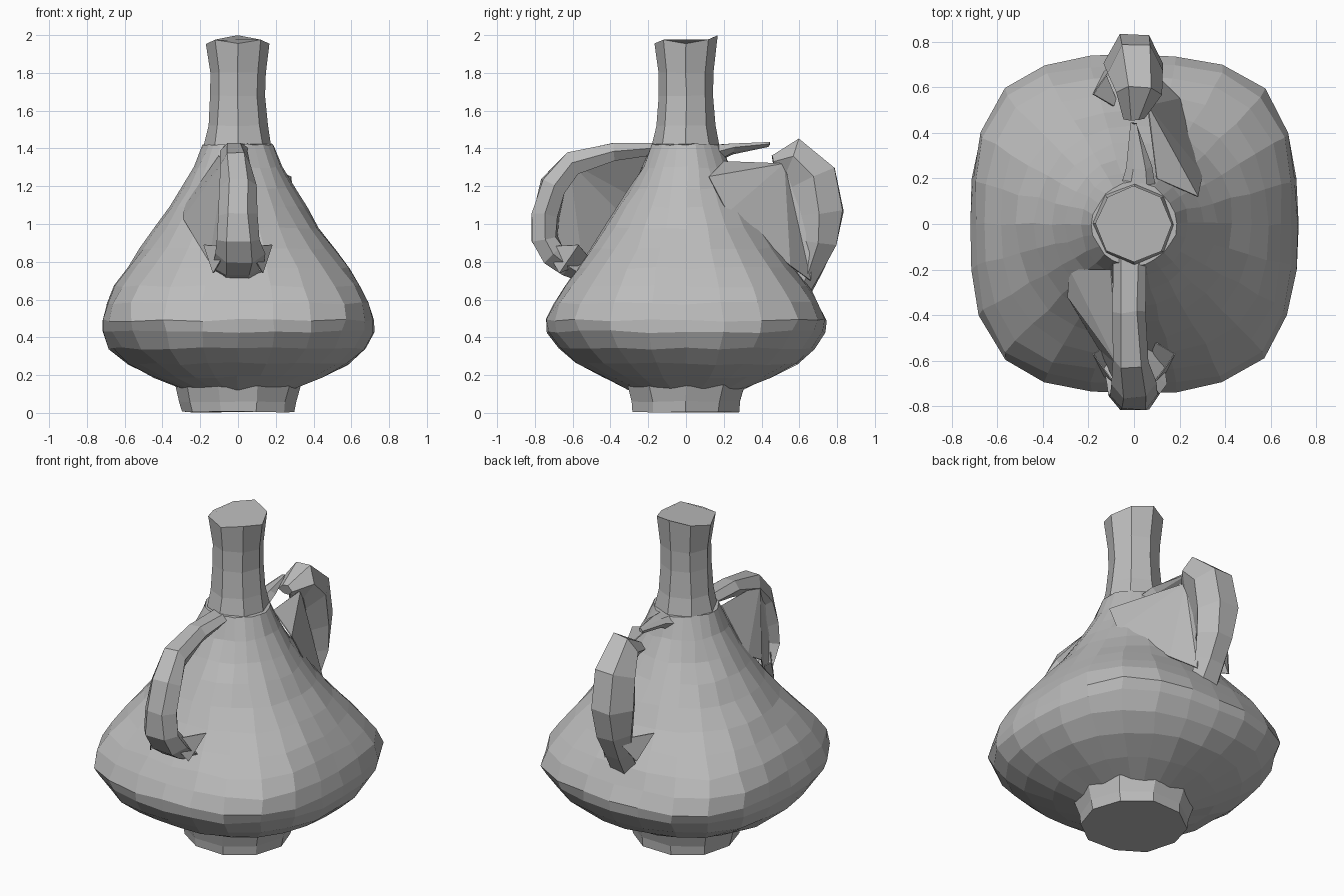
import bpy, bmesh, math, random
from mathutils import Vector

random.seed(4)
cube = bpy.data.objects.get("Cube")
if cube:
    bpy.data.objects.remove(cube, do_unlink=True)

clay = bpy.data.materials.new("grey clay")
clay.use_nodes = True
clay.diffuse_color = (0.5, 0.5, 0.5, 1)
clay.node_tree.nodes["Principled BSDF"].inputs["Base Color"].default_value = (0.5, 0.5, 0.5, 1)


def finish(bm, name):
    """Turn a bmesh into a flat-shaded clay object."""
    bmesh.ops.recalc_face_normals(bm, faces=bm.faces)
    mesh = bpy.data.meshes.new(name)
    bm.to_mesh(mesh)
    bm.free()
    mesh.materials.append(clay)
    obj = bpy.data.objects.new(name, mesh)
    bpy.context.collection.objects.link(obj)
    return obj


def skin(name, rings, jitter=0.0):
    """Join rings of points into a closed faceted solid."""
    bm = bmesh.new()
    loops = []
    for ring in rings:
        loops.append([bm.verts.new(p + Vector([random.uniform(-jitter, jitter) for _ in range(3)]))
                      for p in ring])
    for low, high in zip(loops, loops[1:]):
        n = len(low)
        for i in range(n):
            j = (i + 1) % n
            bm.faces.new((low[i], low[j], high[j], high[i]))
    bm.faces.new(loops[0][::-1])
    bm.faces.new(loops[-1])
    return finish(bm, name)


def oval(rx, ry, z, n, sides):
    """Ring whose exponent n runs from round (2) to squarish (3+)."""
    ring = []
    for i in range(sides):
        t = math.tau * i / sides
        c, s = math.cos(t), math.sin(t)
        r = (abs(c) ** n + abs(s) ** n) ** (-1 / n)
        ring.append(Vector((rx * r * c, ry * r * s, z)))
    return ring


# Foot
skin("foot", [oval(0.3, 0.295, 0.005, 2, 10), oval(0.31, 0.3, 0.06, 2, 10),
              oval(0.335, 0.33, 0.15, 2, 10)], 0.004)

# Bulbous body: half-width, half-depth, height, squareness
profile = [(0.28, 0.3, 0.125, 2), (0.45, 0.45, 0.19, 2.1), (0.59, 0.59, 0.26, 2.2),
           (0.68, 0.68, 0.34, 2.4), (0.718, 0.735, 0.43, 2.7), (0.715, 0.74, 0.49, 3.1),
           (0.695, 0.695, 0.58, 3.2), (0.65, 0.645, 0.67, 3), (0.585, 0.575, 0.77, 2.6),
           (0.515, 0.505, 0.87, 2.3), (0.435, 0.43, 0.98, 2.1), (0.365, 0.36, 1.09, 2),
           (0.3, 0.295, 1.19, 2), (0.235, 0.235, 1.3, 2), (0.183, 0.183, 1.42, 2)]
skin("body", [oval(*station, 24) for station in profile], 0.007)

# Neck with an uneven lip and closed top
neck = [oval(r, r, z, 2, 8) for r, z in
        ((0.17, 1.36), (0.178, 1.42), (0.156, 1.52), (0.145, 1.68), (0.145, 1.8), (0.168, 1.965))]
for k, p in enumerate(neck[-1]):
    p.z += 0.01 if k % 2 else -0.008
neck[-1][2].z = 2.0
skin("neck", neck, 0.004)


def handle(name, path, side):
    """Sweep a six-sided band along (offset, outward, height, half-width, half-thickness)."""
    mid = [Vector((x, side * d, z)) for x, d, z, w, t in path]
    rings = []
    for k, (x, d, z, w, t) in enumerate(path):
        along = (mid[min(k + 1, len(mid) - 1)] - mid[max(k - 1, 0)]).normalized()
        out = along.cross(Vector((1, 0, 0))).normalized()
        rings.append([mid[k] + Vector((w * math.cos(a), 0, 0)) + out * t * math.sin(a)
                      for a in (math.tau * i / 6 for i in range(6))])
    return skin(name, rings, 0.008)


# Handles
handle("front_handle", [(-0.02, 0.14, 1.4, 0.07, 0.04), (-0.02, 0.38, 1.38, 0.07, 0.05),
                        (-0.01, 0.6, 1.32, 0.08, 0.07), (0, 0.7, 1.2, 0.1, 0.08),
                        (0, 0.745, 1.05, 0.11, 0.08), (0, 0.75, 0.92, 0.12, 0.08),
                        (0.01, 0.7, 0.84, 0.13, 0.07), (0, 0.62, 0.77, 0.13, 0.06),
                        (0, 0.54, 0.73, 0.12, 0.05)], -1)
handle("back_handle", [(0, 0.46, 1.33, 0.04, 0.04), (0.02, 0.57, 1.36, 0.1, 0.11),
                       (0.01, 0.67, 1.25, 0.12, 0.14), (0, 0.71, 1.06, 0.13, 0.14),
                       (0, 0.7, 0.9, 0.12, 0.11), (0, 0.66, 0.77, 0.1, 0.07),
                       (0, 0.6, 0.64, 0.09, 0.06)], 1)
handle("back_handle_stub", [(0.02, 0.12, 1.37, 0.09, 0.06), (0.02, 0.25, 1.4, 0.06, 0.03),
                            (0, 0.44, 1.42, 0.01, 0.01)], 1)


def sheet(name, points):
    """Thin torn web fanned from its first point."""
    bm = bmesh.new()
    v = [bm.verts.new(p) for p in points]
    for b, c in zip(v[1:], v[2:]):
        bm.faces.new((v[0], b, c))
    mod = finish(bm, name).modifiers.new("thickness", "SOLIDIFY")
    mod.thickness = 0.006
    mod.offset = 0


# Torn webs between handles and body
sheet("front_web", [(-0.07, -0.62, 1.33), (-0.07, -0.73, 1.1), (-0.07, -0.72, 0.86),
                    (-0.15, -0.55, 0.8), (-0.29, -0.32, 1.03), (-0.28, -0.2, 1.1),
                    (-0.1, -0.2, 1.36)])
sheet("back_web", [(0.06, 0.52, 1.32), (0.08, 0.67, 0.95), (0.09, 0.66, 0.7),
                   (0.2, 0.55, 0.78), (0.3, 0.22, 1.06), (0.28, 0.12, 1.25),
                   (0.1, 0.2, 1.33)])

# Spikes at the lower ends of the handles
for name, s, side in (("front_left_spike", 1, -1), ("front_right_spike", -1, -1),
                      ("back_right_spike", -1, 1)):
    sheet(name, [(0.18 * s, 0.57 * side, 0.89), (0.05 * s, 0.75 * side, 0.88),
                 (0.13 * s, 0.67 * side, 0.74), (0.06 * s, 0.5 * side, 0.81)])
